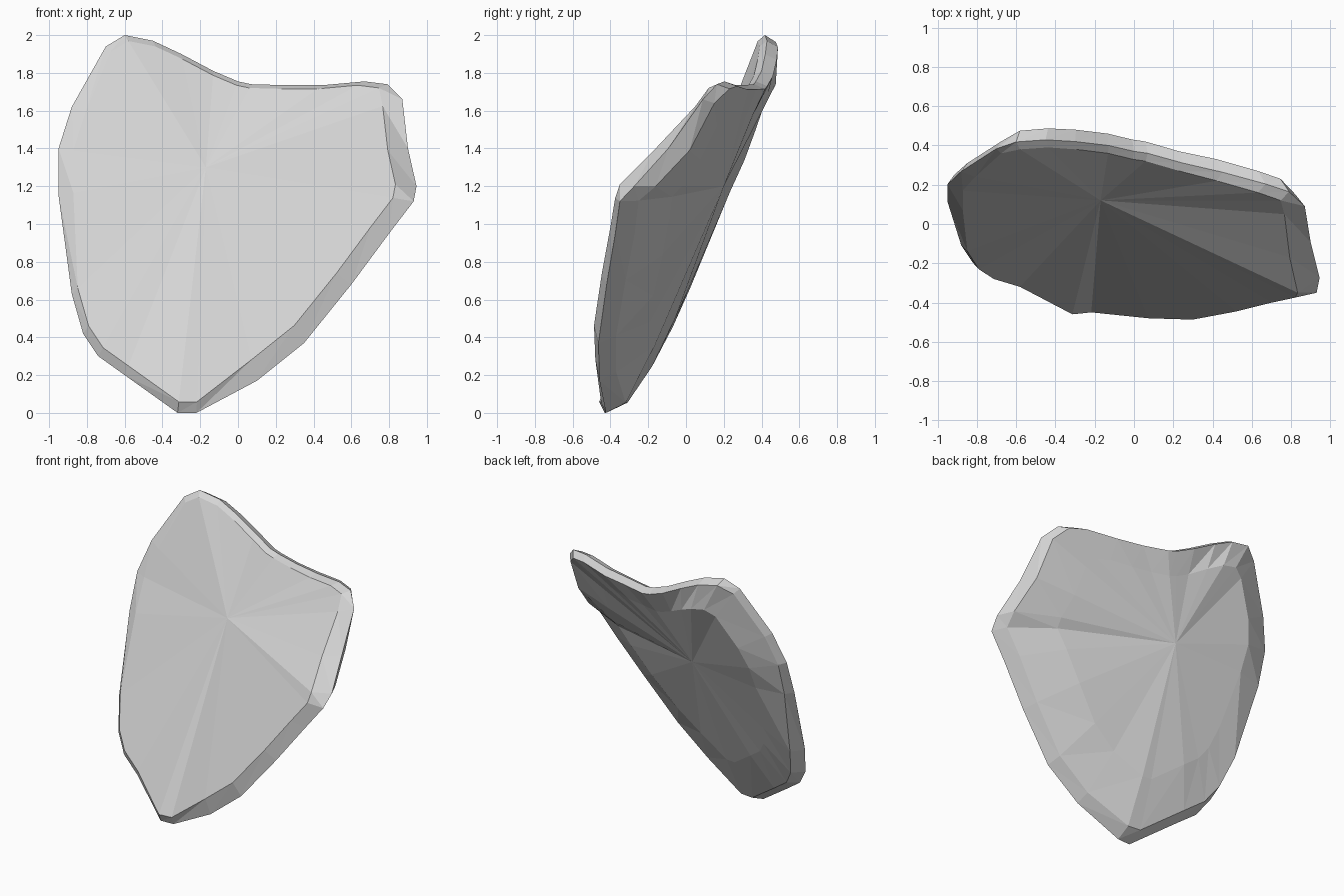
import bpy, bmesh
from mathutils import Vector

if "Cube" in bpy.data.objects:
    bpy.data.objects.remove(bpy.data.objects["Cube"])

# Outline of the shard: x, z, front y, back y
RIM = [
    (-0.60, 2.00, 0.38, 0.475), (-0.45, 1.97, 0.39, 0.487), (-0.30, 1.90, 0.38, 0.48),
    (-0.13, 1.81, 0.36, 0.46), (0.00, 1.755, 0.33, 0.43), (0.07, 1.74, 0.32, 0.42),
    (0.25, 1.735, 0.27, 0.37), (0.45, 1.735, 0.22, 0.33), (0.67, 1.755, 0.16, 0.27),
    (0.79, 1.74, 0.12, 0.23), (0.87, 1.66, 0.05, 0.15), (0.90, 1.40, -0.17, 0.02),
    (0.945, 1.20, -0.35, -0.16), (0.93, 1.12, -0.375, -0.25), (0.80, 0.95, -0.40, -0.27),
    (0.60, 0.68, -0.445, -0.32), (0.35, 0.37, -0.487, -0.37), (0.10, 0.17, -0.48, -0.37),
    (-0.22, 0.00, -0.45, -0.32), (-0.32, 0.00, -0.46, -0.31), (-0.60, 0.20, -0.32, -0.18),
    (-0.74, 0.30, -0.28, -0.13), (-0.82, 0.42, -0.23, -0.07), (-0.88, 0.63, -0.14, 0.02),
    (-0.95, 1.15, 0.07, 0.18), (-0.95, 1.40, 0.17, 0.25), (-0.88, 1.62, 0.24, 0.31),
    (-0.70, 1.94, 0.36, 0.42),
]
FRONT = Vector((-0.17, 0.12, 1.30))
BACK = Vector((-0.19, 0.20, 1.20))


def back_shoulder(x, z, yb):
    """Leaning back surface, kept close to the cone from rim to centre."""
    plane = 0.455 * z - 0.285 - 0.27 * max(0, x + 0.45) - 0.2 * max(0, -0.65 - x)
    cone = yb * 0.7 + BACK.y * 0.3
    bulge = 0.04 if x > 0.3 else 0.09
    return max(cone, min(plane, cone + bulge, 0.475))


def front_bevel(x, z):
    """Wide bevel at lower right and sides, narrow on top and lower left."""
    return 0.045 if z > 1.7 or (x < 0 and z < 0.7) else 0.10


bm = bmesh.new()


def ring(apex, t_rule, y_rule):
    """Outline pulled towards the apex, with its depth from a rule."""
    verts = []
    for x, z, yf, yb in RIM:
        t = t_rule(x, z)
        px, pz = x + (apex.x - x) * t, z + (apex.z - z) * t
        verts.append(bm.verts.new((px, y_rule(px, pz, yf, yb), pz)))
    return verts


# Front rim, outer edge, back rim, back shoulder
rings = [
    ring(FRONT, front_bevel, lambda x, z, f, b: f),
    ring(FRONT, lambda x, z: 0.0,
         lambda x, z, f, b: f + (b - f) * (0.2 if z < 1.15 else 0.4)),
    ring(BACK, lambda x, z: 0.045, lambda x, z, f, b: b),
    ring(BACK, lambda x, z: 0.30, back_shoulder_rule := (
        lambda x, z, f, b: back_shoulder(x, z, b))),
]
front_apex, back_apex = bm.verts.new(FRONT), bm.verts.new(BACK)
n = len(RIM)
for i in range(n):
    j = (i + 1) % n
    for a, b in zip(rings, rings[1:]):
        bm.faces.new((a[i], a[j], b[j]))
        bm.faces.new((a[i], b[j], b[i]))
    bm.faces.new((front_apex, rings[0][j], rings[0][i]))
    bm.faces.new((back_apex, rings[-1][i], rings[-1][j]))
bmesh.ops.recalc_face_normals(bm, faces=bm.faces)

mesh = bpy.data.meshes.new("stone_shard")
bm.to_mesh(mesh)
bm.free()
shard = bpy.data.objects.new("stone_shard", mesh)
bpy.context.collection.objects.link(shard)

# Single pale stone colour
mat = bpy.data.materials.new("pale_grey_stone")
mat.diffuse_color = (0.66, 0.66, 0.66, 1)
mat.use_nodes = True
mat.node_tree.nodes["Principled BSDF"].inputs["Base Color"].default_value = mat.diffuse_color
mesh.materials.append(mat)
